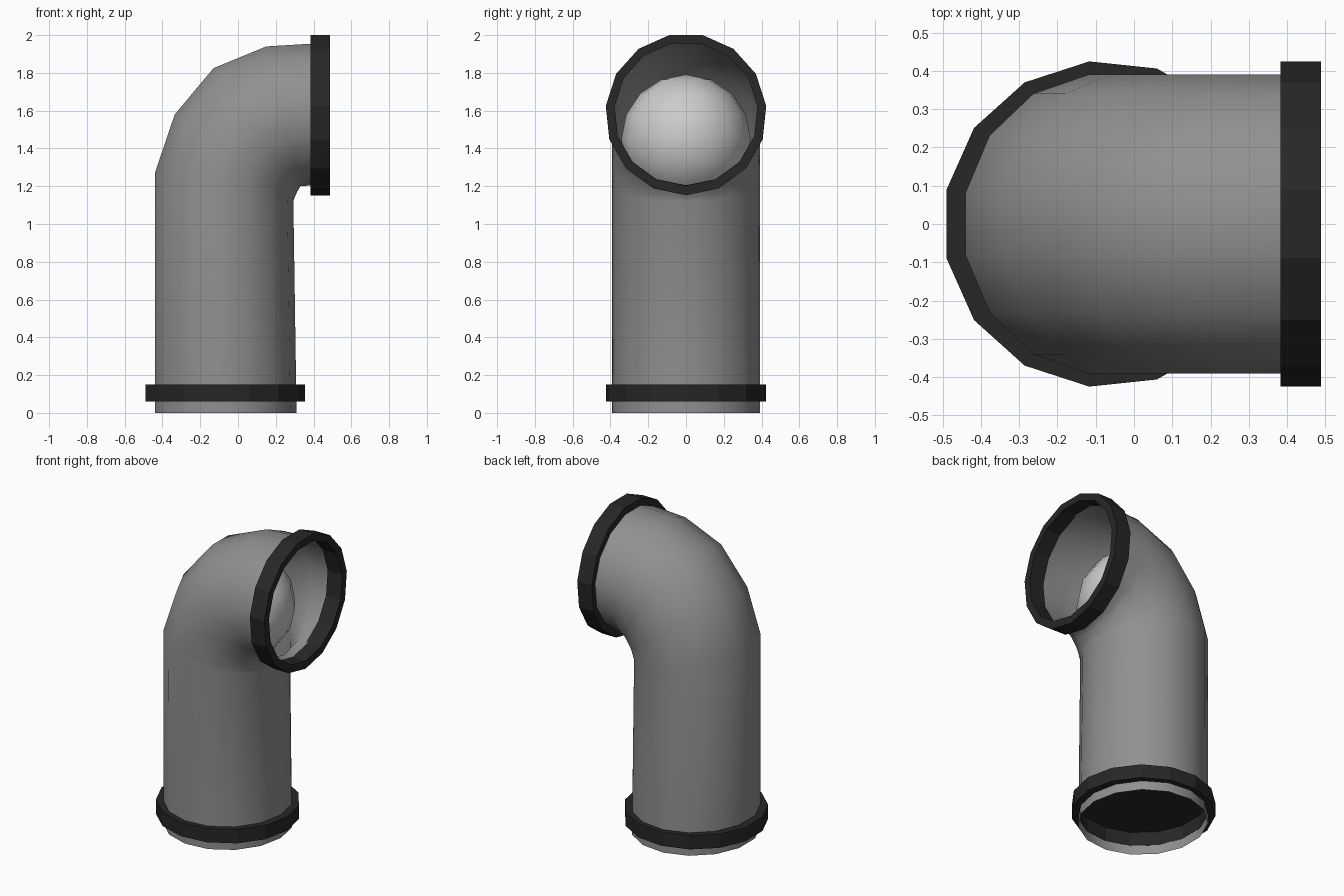
import bpy, bmesh
from math import sin, cos, pi, radians

if "Cube" in bpy.data.objects:
    bpy.data.objects.remove(bpy.data.objects["Cube"])

N = 15  # sides of the pipe and collars
ANG = [2 * pi * i / N for i in range(N)]
SPAN = 1 + cos(pi / N)  # vertex-to-flat height of a unit polygon


def paint(ob, name, v):
    m = bpy.data.materials.get(name) or bpy.data.materials.new(name)
    m.diffuse_color = (v, v, v, 1)
    m.use_nodes = True
    m.node_tree.nodes["Principled BSDF"].inputs["Base Color"].default_value = m.diffuse_color
    ob.data.materials.append(m)


def loft(name, sections, closed=False, cap=None):
    """Skin polygon sections (inner xz, outer xz, y radius)."""
    bm = bmesh.new()
    rings = []
    for (xi, zi), (xo, zo), ry in sections:
        ring = []
        for a in ANG:
            t = (1 - cos(a)) / SPAN
            ring.append(bm.verts.new((xi + (xo - xi) * t, ry * sin(a), zi + (zo - zi) * t)))
        rings.append(ring)
    pairs = list(zip(rings, rings[1:]))
    if closed:
        pairs.append((rings[-1], rings[0]))
    for r, s in pairs:
        for i in range(N):
            j = (i + 1) % N
            bm.faces.new((r[i], r[j], s[j], s[i]))
    if cap is not None:
        bm.faces.new(rings[cap])
    bmesh.ops.recalc_face_normals(bm, faces=bm.faces)
    me = bpy.data.meshes.new(name)
    bm.to_mesh(me)
    bm.free()
    ob = bpy.data.objects.new(name, me)
    bpy.context.collection.objects.link(ob)
    return ob


def smooth(ob, angle):
    bpy.ops.object.select_all(action='DESELECT')
    bpy.context.view_layer.objects.active = ob
    ob.select_set(True)
    bpy.ops.object.shade_smooth_by_angle(angle=radians(angle))


# Bent pipe, open at both ends
pipe = loft("elbow_pipe", [
    ((0.31, 0.0), (-0.44, 0.0), 0.393),
    ((0.293, 1.12), (-0.44, 1.27), 0.393),
    ((0.30, 1.14), (-0.335, 1.58), 0.393),
    ((0.313, 1.17), (-0.13, 1.825), 0.393),
    ((0.33, 1.20), (0.15, 1.94), 0.393),
    ((0.395, 1.205), (0.395, 1.955), 0.393),
])
# make the outside face outwards (open shell)
if pipe.data.polygons[0].normal.x < 0:
    pipe.data.flip_normals()
paint(pipe, "pipe_grey", 0.28)
smooth(pipe, 60)

# Lower collar with a closed plate across its top
low = [((0.355, z), (-0.49, z), 0.427) for z in (0.06, 0.15)]
low += [((0.308, z), (-0.439, z), 0.391) for z in (0.15, 0.06)]
paint(loft("lower_collar", low, closed=True), "collar_black", 0.02)
plate = loft("lower_plate", [low[2]], cap=0)
paint(plate, "collar_black", 0.02)

# Mouth collar, open through the middle
mouth = [((x, 1.152), (x, 2.0), 0.427) for x in (0.383, 0.488)]
mouth += [((x, 1.203), (x, 1.955), 0.38) for x in (0.488, 0.383)]
paint(loft("mouth_collar", mouth, closed=True), "collar_black", 0.02)

# Ball lodged in the bend
bpy.ops.mesh.primitive_uv_sphere_add(segments=16, ring_count=8, radius=0.343,
                                     location=(0, 0, 1.448))
ball = bpy.context.object
ball.name = "inner_ball"
smooth(ball, 60)
